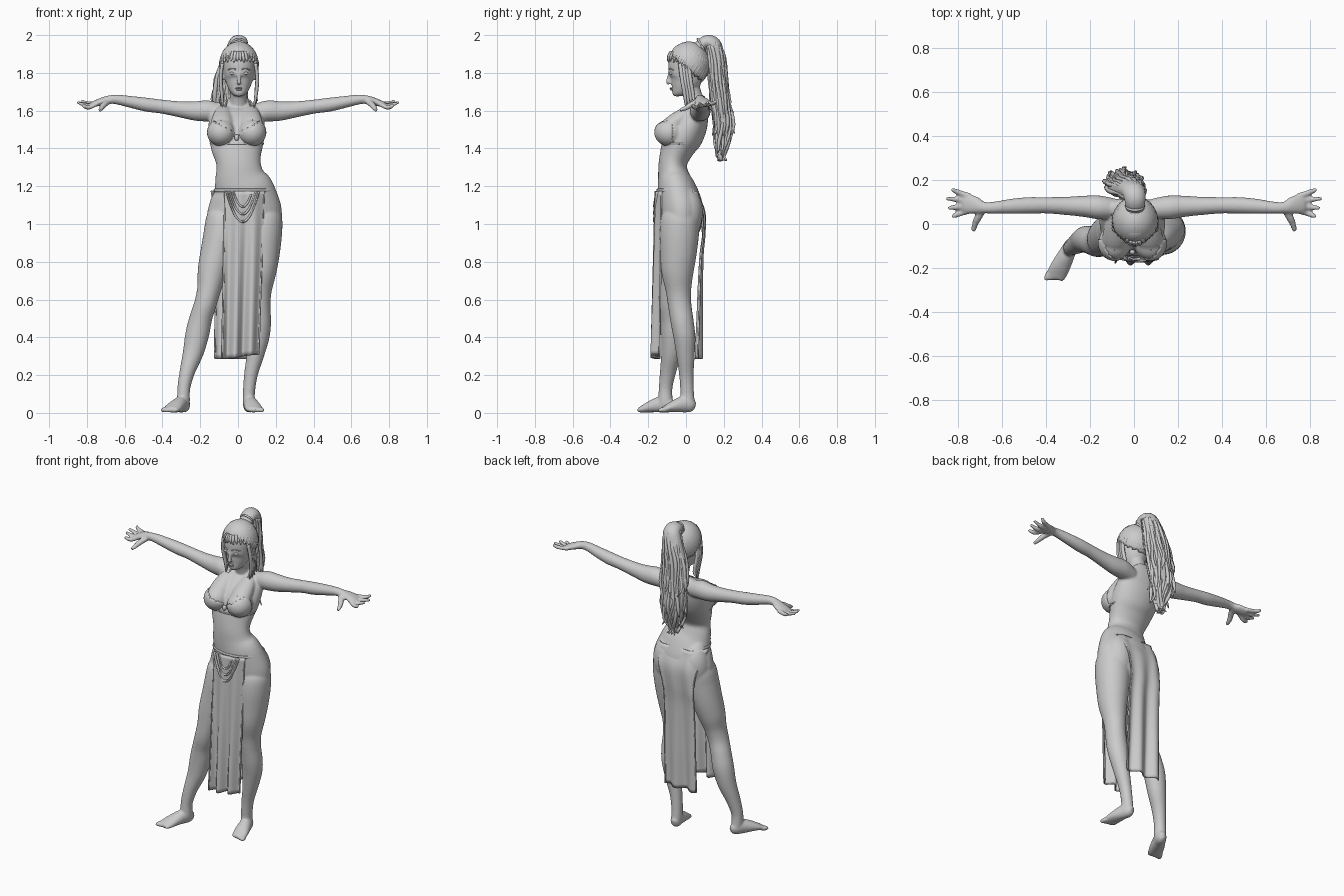
import bpy, bmesh, random
from math import sin, cos, pi
from mathutils import Vector, Matrix

random.seed(4)
X, Y, Z = Vector((1, 0, 0)), Vector((0, 1, 0)), Vector((0, 0, 1))


def spline(pts, sub):
    """Catmull-Rom through tuples of any length."""
    P = [pts[0]] + list(pts) + [pts[-1]]
    out = []
    for a, b, c, d in zip(P, P[1:], P[2:], P[3:]):
        for k in range(sub):
            t = k / sub
            out.append([.5 * (2 * q + (r - p) * t + (2 * p - 5 * q + 4 * r - s) * t * t
                              + (3 * q - p - 3 * r + s) * t ** 3) for p, q, r, s in zip(a, b, c, d)])
    return out + [list(pts[-1])]


def tube(bm, pts, hint=X, sides=10, sub=4):
    """Loft of ellipses: each point is x, y, z, radius along hint, other radius."""
    P = spline(pts, sub)
    C = [Vector(p[:3]) for p in P]
    rings = []
    for i, p in enumerate(P):
        t = (C[min(i + 1, len(C) - 1)] - C[max(i - 1, 0)]).normalized()
        u = hint - t * hint.dot(t)
        u = (u if u.length > .05 else Z - t * t.z).normalized()
        v = t.cross(u)
        ra, rb = max(p[3], .0015), max(p[4], .0015)
        rings.append([bm.verts.new(C[i] + u * ra * cos(2 * pi * k / sides) + v * rb * sin(2 * pi * k / sides))
                      for k in range(sides)])
    for a, b in zip(rings, rings[1:]):
        for k in range(sides):
            bm.faces.new((a[k], a[(k + 1) % sides], b[(k + 1) % sides], b[k]))
    bm.faces.new(rings[0][::-1])
    bm.faces.new(rings[-1])


def cord(bm, pts, r, hint=X, sides=8, sub=4):
    tube(bm, [(*p, r, r) for p in pts], hint, sides, sub)


def ball(bm, c, r, n=24):
    m = Matrix.Translation(c) @ Matrix.Diagonal((*r, 1))
    return bmesh.ops.create_uvsphere(bm, u_segments=n, v_segments=n // 2 + 2, radius=1, matrix=m)['verts']


def finish(name, bm, thick=0):
    bmesh.ops.recalc_face_normals(bm, faces=bm.faces)
    for f in bm.faces:
        f.smooth = True
    me = bpy.data.meshes.new(name)
    bm.to_mesh(me)
    bm.free()
    ob = bpy.data.objects.new(name, me)
    bpy.context.collection.objects.link(ob)
    if thick:
        m = ob.modifiers.new('thickness', 'SOLIDIFY')
        m.thickness, m.offset = thick, 0
    return ob


# Body: torso, head, limbs fused into one skin
bm = bmesh.new()
tube(bm, [(.03, -.03, .9, .1, .06), (.034, -.025, .97, .19, .1), (.035, -.025, 1.04, .198, .114),
          (.035, -.03, 1.1, .191, .117), (.028, -.048, 1.18, .164, .104), (.01, -.065, 1.25, .133, .084),
          (.003, -.07, 1.32, .117, .075), (-.005, -.045, 1.4, .136, .088), (-.007, -.01, 1.47, .148, .102),
          (-.007, .033, 1.54, .148, .088), (-.005, .065, 1.6, .135, .058), (0, .068, 1.64, .085, .045),
          (0, .06, 1.665, .048, .04)], sides=40)
tube(bm, [(0, .065, 1.58, .055, .05), (.002, .045, 1.66, .046, .046), (.005, .015, 1.75, .048, .05)], sides=24)
tube(bm, [(.005, -.045, 1.676, .018, .018), (.005, -.043, 1.69, .036, .034), (.005, -.025, 1.72, .056, .06),
          (.005, -.005, 1.76, .072, .085), (.005, 0, 1.8, .081, .093), (.005, .005, 1.85, .086, .098),
          (.005, .005, 1.9, .077, .088), (.005, .008, 1.94, .05, .058), (.005, .01, 1.955, .01, .01)], sides=32)
tube(bm, [(.005, -.086, 1.8, .007, .01), (.005, -.093, 1.765, .009, .011), (.005, -.096, 1.75, .014, .011),
          (.005, -.088, 1.74, .01, .008)], sides=12)
for x, cx in ((-.088, -.06), (.074, .12)):
    ball(bm, (x, -.085, 1.485), (.074, .08, .071))
    tube(bm, [(x, -.1, 1.48, .062, .055), (x * .95, -.065, 1.53, .062, .05), (x * .9, .0, 1.58, .05, .04),
              (x * .85, .05, 1.61, .03, .03)], sides=20)  # slope of the chest
    tube(bm, [(cx, -.03, 1.22, .04, .03), (cx, -.015, 1.16, .07, .068), (cx, -.003, 1.1, .09, .088),
              (cx, -.005, 1.04, .095, .092), (cx, -.022, .97, .086, .086), (cx, -.035, .9, .06, .06)], sides=24)  # buttock
tube(bm, [(-.07, -.03, 1.1, .05, .06), (-.078, -.03, 1.04, .087, .098), (-.085, -.04, .95, .097, .104),
          (-.11, -.05, .85, .089, .097),
          (-.135, -.065, .75, .079, .085), (-.152, -.08, .66, .064, .07), (-.172, -.085, .58, .059, .064),
          (-.197, -.075, .5, .06, .062), (-.215, -.07, .42, .063, .062), (-.237, -.077, .32, .055, .054),
          (-.268, -.095, .22, .041, .043), (-.287, -.108, .13, .034, .036), (-.288, -.108, .05, .033, .038),
          (-.288, -.105, .012, .022, .026)], sides=28)
tube(bm, [(.125, -.03, 1.1, .06, .07), (.13, -.03, 1.04, .1, .1), (.131, -.035, .96, .103, .105),
          (.128, -.04, .85, .094, .097),
          (.122, -.045, .75, .082, .086), (.113, -.04, .65, .066, .068), (.112, -.033, .57, .06, .062),
          (.113, -.02, .48, .062, .061), (.106, -.008, .4, .06, .058), (.09, -.002, .3, .046, .048),
          (.068, .002, .2, .036, .038), (.058, .006, .11, .032, .036), (.057, .008, .05, .032, .038),
          (.057, .01, .012, .022, .026)], sides=28)

# Feet with toes, from heel point to toe point
for hx, hy, tx, ty in ((-.272, -.07, -.36, -.245), (.052, .045, .09, -.125)):
    h, d = Vector((hx, hy, 0)), Vector((tx - hx, ty - hy, 0))
    foot = [(-.02, .035, .015, .02), (.1, .04, .03, .037), (.35, .045, .037, .043), (.65, .034, .044, .032),
            (.88, .022, .046, .02), (1.0, .016, .04, .014)]
    tube(bm, [(*(h + d * t).xy, z, a, b) for t, z, a, b in foot], sides=20)
    side = Vector((-d.y, d.x, 0)).normalized() * (1 if hx > 0 else -1)
    for k in range(5):
        p = h + d * (.93 - .025 * k) + side * (k - 2) * -.0165
        e = p + d.normalized() * (.042 - .004 * k)
        r = .014 - .001 * k
        tube(bm, [(*p.xy, .018, r, r), (*(p.lerp(e, .7)).xy, .015, r, r), (*e.xy, .013, r * .5, r * .5)])

# Arms and hands
for s in (-1, 1):
    tube(bm, [(s * .08, .068, 1.585, .045, .045), (s * .155, .075, 1.598, .054, .056), (s * .22, .08, 1.598, .049, .052),
              (s * .3, .082, 1.606, .042, .043), (s * .4, .085, 1.621, .037, .037), (s * .48, .084, 1.631, .038, .037),
              (s * .56, .08, 1.645, .034, .032), (s * .64, .074, 1.659, .027, .026), (s * .685, .075, 1.658, .027, .022),
              (s * .72, .085, 1.649, .039, .02), (s * .755, .093, 1.638, .044, .017), (s * .775, .095, 1.633, .04, .013)],
         Y, 24)
    for y0, y1, x1, dz in ((.06, .033, .825, -.008), (.083, .073, .845, 0), (.106, .115, .853, .004), (.127, .158, .83, .012)):
        tube(bm, [(s * .745, y0, 1.638, .014, .013), (s * .785, y0 * .6 + y1 * .4, 1.626 + dz, .0135, .0125),
                  (s * .81, y0 * .3 + y1 * .7, 1.629 + dz, .013, .012), (s * x1, y1, 1.641 + dz, .009, .009)], Y)
    tube(bm, [(s * .685, .07, 1.65, .017, .017), (s * .708, .03, 1.633, .018, .016), (s * .722, .0, 1.615, .015, .014),
              (s * .73, -.033, 1.602, .01, .009)])
    ball(bm, (.005 + s * .086, .005, 1.785), (.009, .018, .027), 12)  # ear
body = finish('body', bm)
m = body.modifiers.new('fuse', 'REMESH')
m.mode, m.voxel_size, m.use_smooth_shade = 'VOXEL', .006, True
m = body.modifiers.new('soften', 'SMOOTH')
m.factor, m.iterations = .5, 8

# Face details
bm = bmesh.new()
for s in (-1, 1):
    ball(bm, (.005 + s * .033, -.078, 1.797), (.018, .01, .008), 12)
    cord(bm, [(.005 + s * .015, -.091, 1.818), (.005 + s * .035, -.086, 1.824), (.005 + s * .058, -.068, 1.816)], .003, Z)
ball(bm, (.005, -.08, 1.719), (.02, .007, .004), 12)
ball(bm, (.005, -.077, 1.711), (.016, .008, .005), 12)
finish('eyes_brows_lips', bm)

# Hair cap, open over the face
hc, hr = Vector((.005, .015, 1.845)), Vector((.1, .106, .117))
on_head = lambda d, k=1.0: hc + Vector(a * b * k for a, b in zip(d.normalized(), hr))
bm = bmesh.new()
gone = []
for v in ball(bm, hc, hr, 40):
    d = Vector((a / b for a, b in zip(v.co - hc, hr)))
    if d.z < -.35 - .75 * d.y:
        gone.append(v)
bmesh.ops.delete(bm, geom=gone, context='VERTS')
finish('hair_cap', bm, .008)

# Combed strands gathered toward the ponytail, short fringe, side locks
bm = bmesh.new()
root = Vector((0, .5, .72)).normalized()
for i in range(36):
    a = 2 * pi * i / 36
    d = Vector((sin(a), -cos(a), 0))
    d.z = max(-.8, -.3 + .67 * cos(a))
    d.normalize()
    cord(bm, [on_head(d.lerp(root, t), .985) for t in (0, .25, .5, .75, 1)], .007, sides=6)
for s in (-1, 1):
    for k in range(4):
        x = .005 + s * (.006 + .016 * k)
        y = -.094 + .007 * k * k / 2
        tube(bm, [(x * .8, y + .012, 1.912, .009, .007), (x, y, 1.885, .01, .007),
                  (x + s * .006, y - .002, 1.862 - .006 * (k % 2), .003, .003)], sides=8)
        j = .014 * k
        tube(bm, [(.005 + s * .088, -.03 + j, 1.85, .009, .012), (.005 + s * .097, -.02 + j, 1.77, .01, .012),
                  (.005 + s * .09, -.005 + j, 1.68, .009, .011), (s * (.082 + j / 2), .0 + j, 1.61 + j, .003, .003)], sides=8)
finish('hair_strands', bm)

# Ponytail core with loose, tousled strands around it
tail = [(.005, .06, 1.92, .04, .033), (.005, .1, 1.962, .046, .034), (0, .142, 1.95, .052, .043), (-.015, .158, 1.88, .064, .046),
        (-.035, .166, 1.78, .078, .047), (-.045, .182, 1.65, .08, .048), (-.048, .195, 1.53, .074, .047),
        (-.045, .188, 1.43, .05, .034), (-.045, .18, 1.36, .012, .01)]
bm = bmesh.new()
tube(bm, tail, sides=24)
for i in range(44):
    a = 2 * pi * i / 44 + random.uniform(-.1, .1)
    path = []
    end = random.choice((6, 7, 8, 9, 9))
    for k, (x, y, z, ra, rb) in enumerate(tail[2:end]):
        r = (.88 + .05 * k * random.random()) if k else .85
        g = random.uniform(.007, .013)
        w = .004 + .003 * k
        path.append((x + ra * r * cos(a) + random.uniform(-w, w), y + rb * r * sin(a) + random.uniform(-w, w) / 2,
                     z + random.uniform(-.012, .012), g, g))
    x, y, z = path[-1][:3]
    path.append((x + random.uniform(-.03, .03), min(y + random.uniform(-.02, .03), .258), max(z - .06, 1.335), .003, .003))
    tube(bm, path, sides=6, sub=3)
finish('ponytail', bm)
bm = bmesh.new()
ring = [(.005 + .04 * cos(a), .082 - .02 * sin(a), 1.945 + .035 * sin(a)) for a in [2 * pi * k / 16 for k in range(17)]]
cord(bm, ring, .006, Y, sub=1)
finish('hair_tie', bm)

# Top: cups, band, straps, centre knot
bm = bmesh.new()
for s, x in ((-1, -.088), (1, .074)):
    c, r = Vector((x, -.085, 1.485)), Vector((.074, .081, .072))
    vs = ball(bm, c, r, 32)
    out = []
    for v in vs:
        d = [(p - q) / w for p, q, w in zip(v.co, c, r)]
        if d[2] - .6 * s * d[0] > .6 or d[1] > .3:
            out.append(v)
    bmesh.ops.delete(bm, geom=out, context='VERTS')
finish('top_cups', bm, .004)
bm = bmesh.new()
loop = [2 * pi * k / 40 for k in range(41)]
cord(bm, [(-.006 + .139 * cos(a), -.035 + .092 * sin(a), 1.425) for a in loop], .005, Z, sub=1)
for s in (-1, 1):
    cord(bm, [(-.007 + s * .083, -.118, 1.545), (s * .078, -.055, 1.585), (s * .065, .015, 1.628), (s * .053, .06, 1.652),
              (0, .112, 1.635)], .0045)
ball(bm, (-.007, -.128, 1.458), (.013, .012, .017), 12)
finish('top_band_and_straps', bm)

# Belt
bm = bmesh.new()
tube(bm, [(.033 + .158 * cos(a), -.048 + .104 * sin(a), 1.178, .009, .004) for a in loop], Z, 8, 1)
finish('belt', bm)


# Hanging cloth panels, u across and v down
def front(u, v):
    x = .034 - .022 * v + (.102 - .005 * v) * u
    y = -.162 + .028 * (1 - v) * u * u + (.003 + .02 * v) * sin(7.5 * u + .6)
    return Vector((x, y, 1.175 - .875 * v + .01 * sin(2 * u) * v))


drop = spline([(.06,), (.096,), (.095,), (.083,), (.078,), (.075,), (.073,), (.07,), (.068,)], 10)


def back(u, v):
    top = max(0, 1 - v / .3)
    x = .02 * top - .01 + (.1 + .013 * v + .05 * top ** 1.5) * u
    y = drop[min(80, round(v * 80))][0] + (.001 + .017 * v) * sin(6 * u)
    y -= .1 * top * (max(0, abs(x - .03) - .09) / .08) ** 2
    return Vector((x, y, 1.175 - .885 * v))


for name, f in (('front_panel', front), ('back_panel', back)):
    bm = bmesh.new()
    rows = [[bm.verts.new(f(i / 20 - 1, j / 40)) for i in range(41)] for j in range(41)]
    for a, b in zip(rows, rows[1:]):
        for i in range(40):
            bm.faces.new((a[i], a[i + 1], b[i + 1], b[i]))
    finish(name, bm, .007)
    bm = bmesh.new()
    for u in (-1, 1):
        cord(bm, [f(u, j / 20) for j in range(21)], .005, sub=1)
    cord(bm, [f(i / 15 - 1, 1) for i in range(31)], .004, Z, sub=1)
    finish(name + '_hem', bm)

# Draped swag below the belt
bm = bmesh.new()
for w, dep in ((.085, .16), (.068, .12), (.05, .08)):
    tube(bm, [(.025 + w * t, -.163 + .012 * t * t, 1.172 - dep * (1 - t * t), .012, .006) for t in
              (-1, -.8, -.5, -.2, 0, .2, .5, .8, 1)], Y, 8)
finish('belt_swag', bm)
